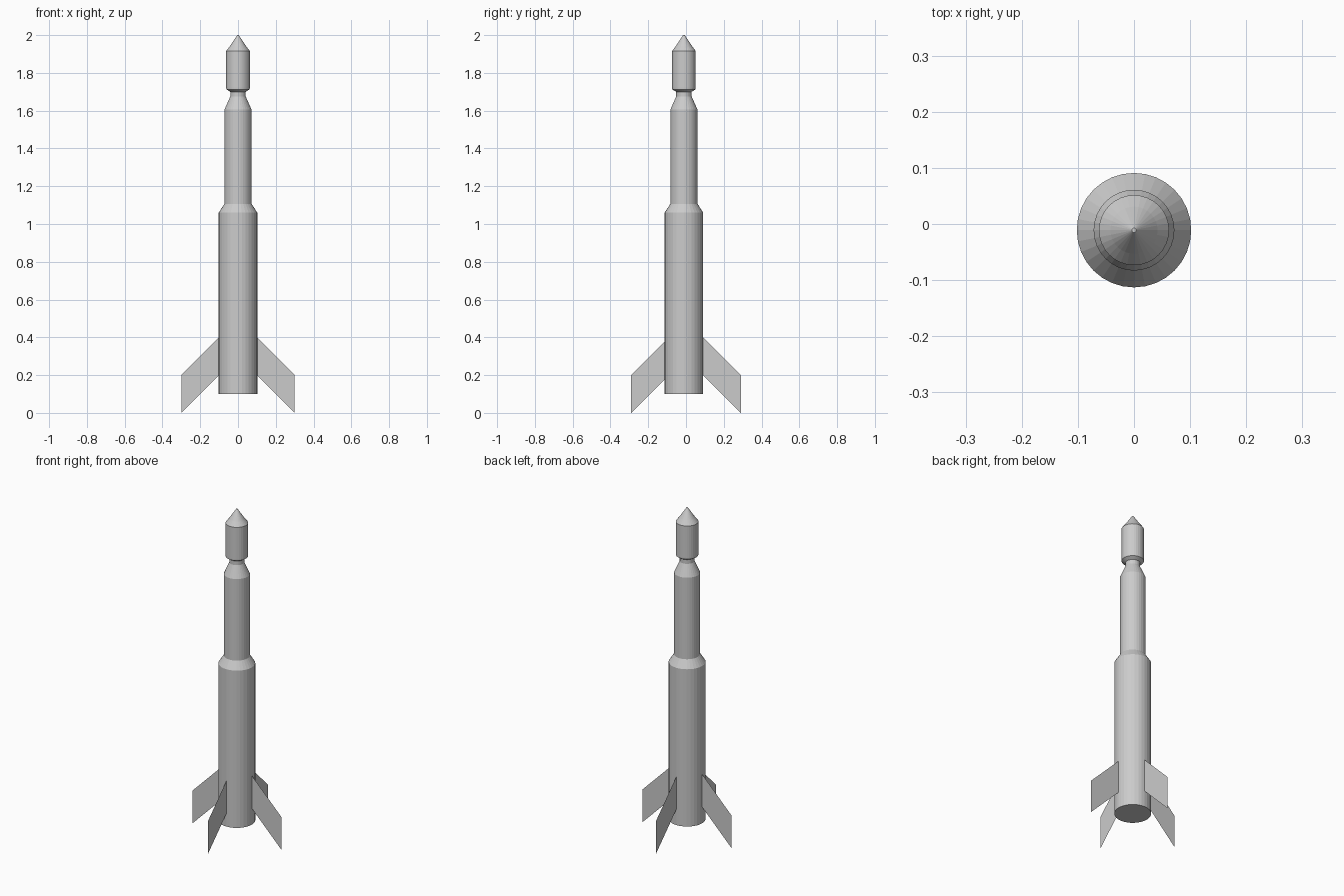
import bpy, bmesh, math

if "Cube" in bpy.data.objects:
    bpy.data.objects.remove(bpy.data.objects["Cube"])

AXIS_Y = -0.011   # the hull sits slightly forward of the fin centre
SIDES = 32


def make_object(name, bm):
    bmesh.ops.recalc_face_normals(bm, faces=bm.faces[:])
    mesh = bpy.data.meshes.new(name)
    bm.to_mesh(mesh)
    bm.free()
    obj = bpy.data.objects.new(name, mesh)
    bpy.context.collection.objects.link(obj)
    return obj


def lathe(name, profile):
    """Revolve (radius, z) points about the hull axis, capping both ends."""
    bm = bmesh.new()
    rings = []
    for r, z in profile:
        rings.append([bm.verts.new((r * math.cos(a), AXIS_Y + r * math.sin(a), z))
                      for a in (2 * math.pi * i / SIDES for i in range(SIDES))])
    for low, high in zip(rings, rings[1:]):
        for i in range(SIDES):
            j = (i + 1) % SIDES
            bm.faces.new((low[i], low[j], high[j], high[i]))
    bm.faces.new(rings[0])
    bm.faces.new(rings[-1])
    return make_object(name, bm)


def fin(name, angle, inner, outer, y):
    """Thin swept fin, a single sheet."""
    bm = bmesh.new()
    c, s = round(math.cos(angle)), round(math.sin(angle))
    outline = [(inner, 0.2), (outer, 0.0), (outer, 0.2), (inner, 0.4)]
    bm.faces.new([bm.verts.new((r * c, y + r * s, z)) for r, z in outline])
    return make_object(name, bm)


# Hull: lower stage, shoulder, upper stage, neck, capsule and nose
lathe("rocket_body", [
    (0.102, 0.10), (0.102, 1.06),
    (0.072, 1.107), (0.072, 1.605),
    (0.041, 1.675), (0.041, 1.70),
    (0.062, 1.713), (0.0625, 1.722), (0.0625, 1.916),
    (0.042, 1.943), (0.004, 2.0),
])

# Four swept tail fins
for i, side in enumerate(("right", "back", "left", "front")):
    if i % 2 == 0:
        fin("fin_" + side, i * math.pi / 2, 0.10, 0.30, AXIS_Y)
    else:
        fin("fin_" + side, i * math.pi / 2, 0.09, 0.29, 0.0)
